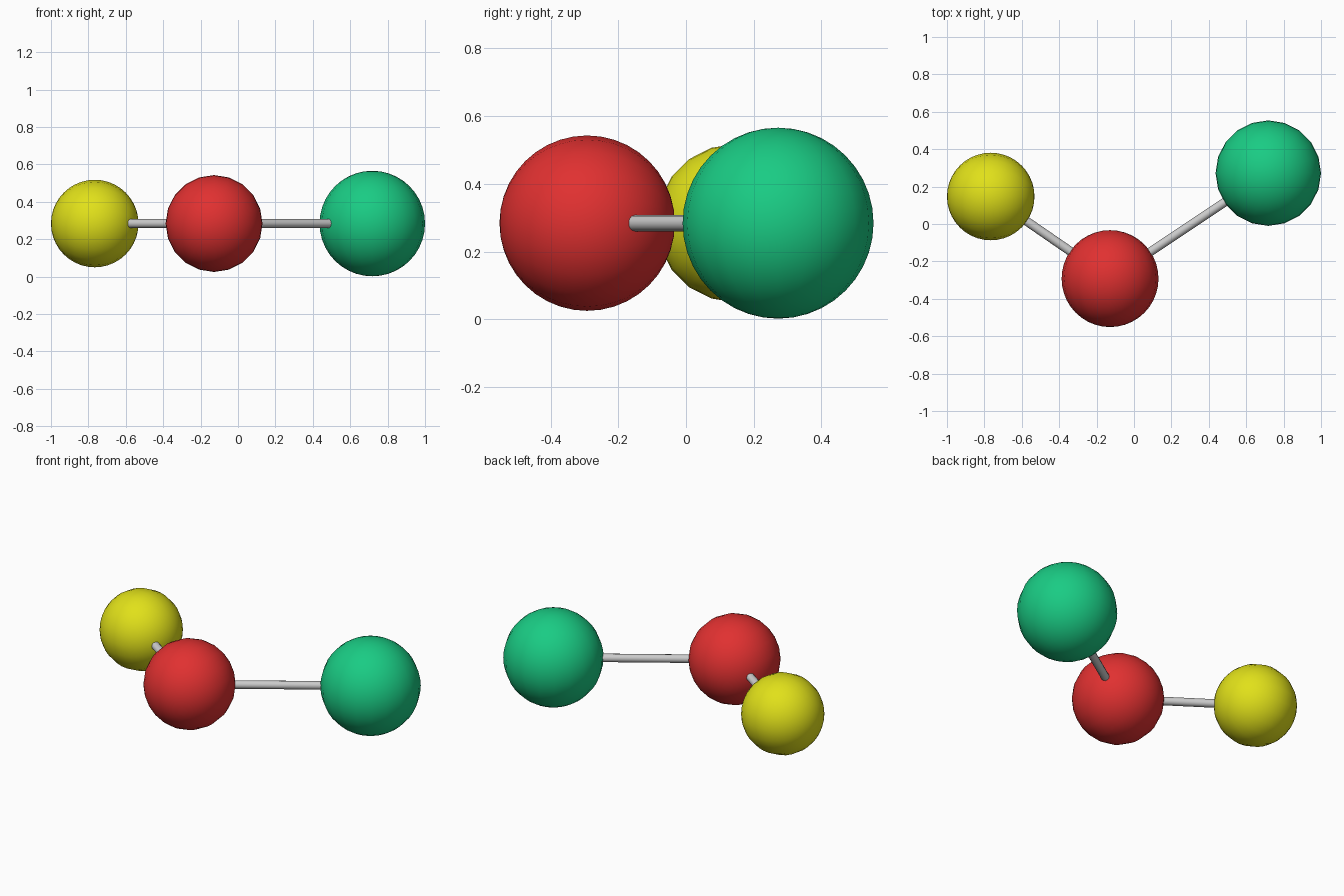
import bpy
from math import pi
from mathutils import Vector

if "Cube" in bpy.data.objects:
    bpy.data.objects.remove(bpy.data.objects["Cube"])

Z = 0.284


def smooth():
    bpy.ops.object.shade_smooth_by_angle(angle=pi / 5)


# Coloured balls, each with its poles along a different axis
def ball(name, loc, r, rot, color):
    bpy.ops.mesh.primitive_uv_sphere_add(segments=20, ring_count=20, radius=r,
                                         location=loc, rotation=rot)
    ob = bpy.context.object
    ob.name = name
    mat = bpy.data.materials.new(name + "_paint")
    mat.diffuse_color = (*color, 1)
    mat.use_nodes = True
    mat.node_tree.nodes["Principled BSDF"].inputs["Base Color"].default_value = mat.diffuse_color
    ob.data.materials.append(mat)
    smooth()


# Thin grey rod joining two ball centres
def rod(name, a, b, r=0.024):
    d = b - a
    bpy.ops.mesh.primitive_cylinder_add(
        vertices=12, radius=r, depth=d.length, location=(a + b) / 2,
        rotation=d.to_track_quat('Z', 'Y').to_euler())
    bpy.context.object.name = name
    smooth()


yellow = Vector((-0.766, 0.147, Z))
red = Vector((-0.128, -0.292, Z))
green = Vector((0.718, 0.272, Z))

ball("yellow_ball", yellow, 0.234, (0, pi / 2, 0), (0.75, 0.75, 0.01))
ball("red_ball", red, 0.259, (pi / 2, 0, 0), (0.75, 0.03, 0.03))
ball("green_ball", green, 0.282, (0, 0, 0), (0.01, 0.6, 0.23))
rod("left_rod", red, yellow)
rod("right_rod", red, green)
